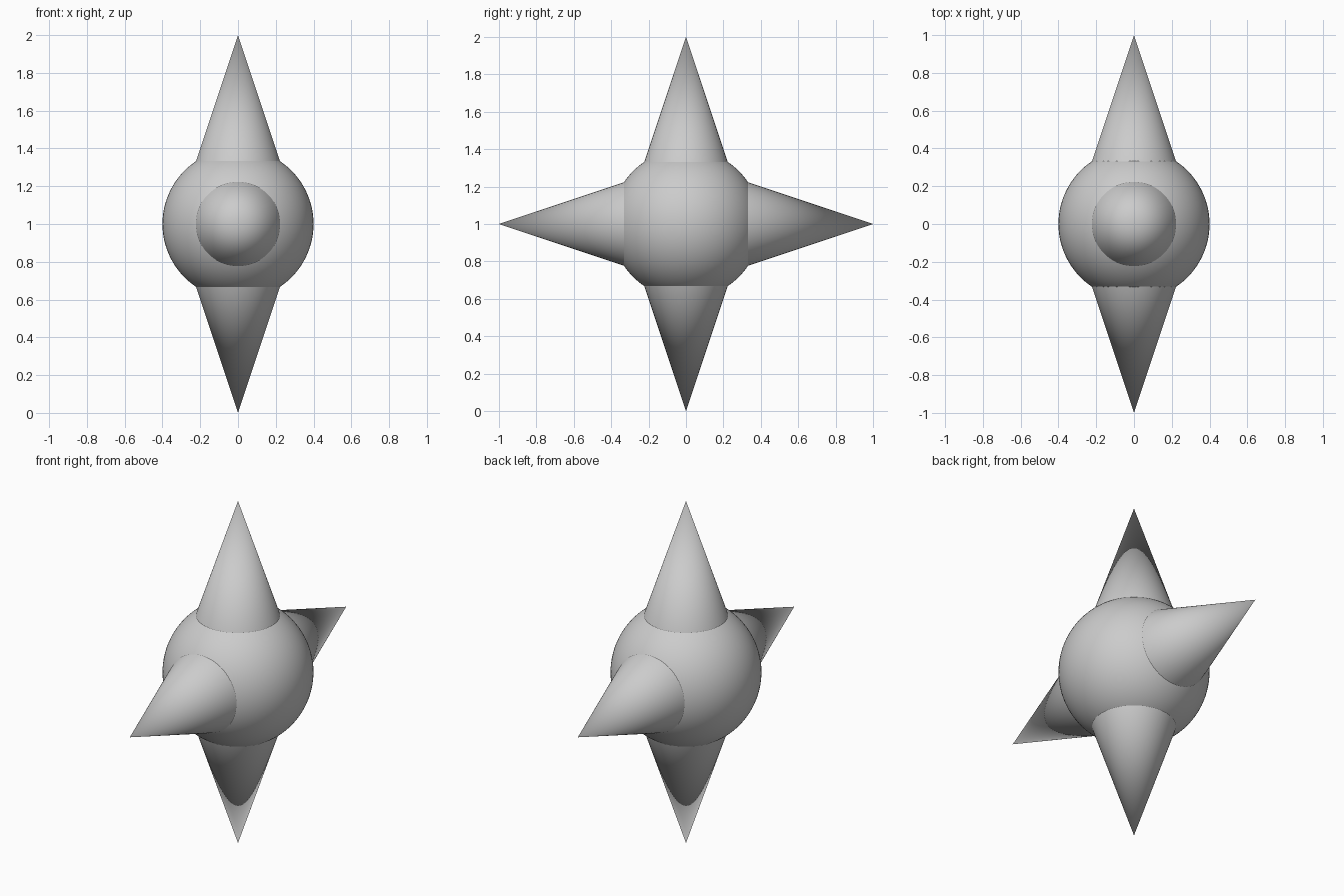
import bpy
from math import radians
from mathutils import Vector

if "Cube" in bpy.data.objects:
    bpy.data.objects.remove(bpy.data.objects["Cube"])

CENTRE = Vector((0, 0, 1))
BASE = 0.3            # distance from centre to the hidden base of a spike
SLOPE = 1 / 3         # spike radius per unit of length

# Round core
bpy.ops.mesh.primitive_uv_sphere_add(segments=96, ring_count=48, radius=0.4, location=CENTRE)
bpy.context.object.name = "core_ball"
bpy.ops.object.shade_smooth()


def spike(name, direction):
    """Cone pointing out of the core, tip one unit from the centre."""
    d = Vector(direction)
    length = 1 - BASE
    bpy.ops.mesh.primitive_cone_add(
        vertices=96, radius1=length * SLOPE, radius2=0, depth=length,
        location=CENTRE + d * (BASE + length / 2),
        rotation=d.to_track_quat('Z', 'Y').to_euler())
    bpy.context.object.name = name
    bpy.ops.object.shade_smooth_by_angle(angle=radians(30))


# Four spikes in the x = 0 plane
for name, direction in (("top_spike", (0, 0, 1)), ("bottom_spike", (0, 0, -1)),
                        ("front_spike", (0, -1, 0)), ("back_spike", (0, 1, 0))):
    spike(name, direction)
